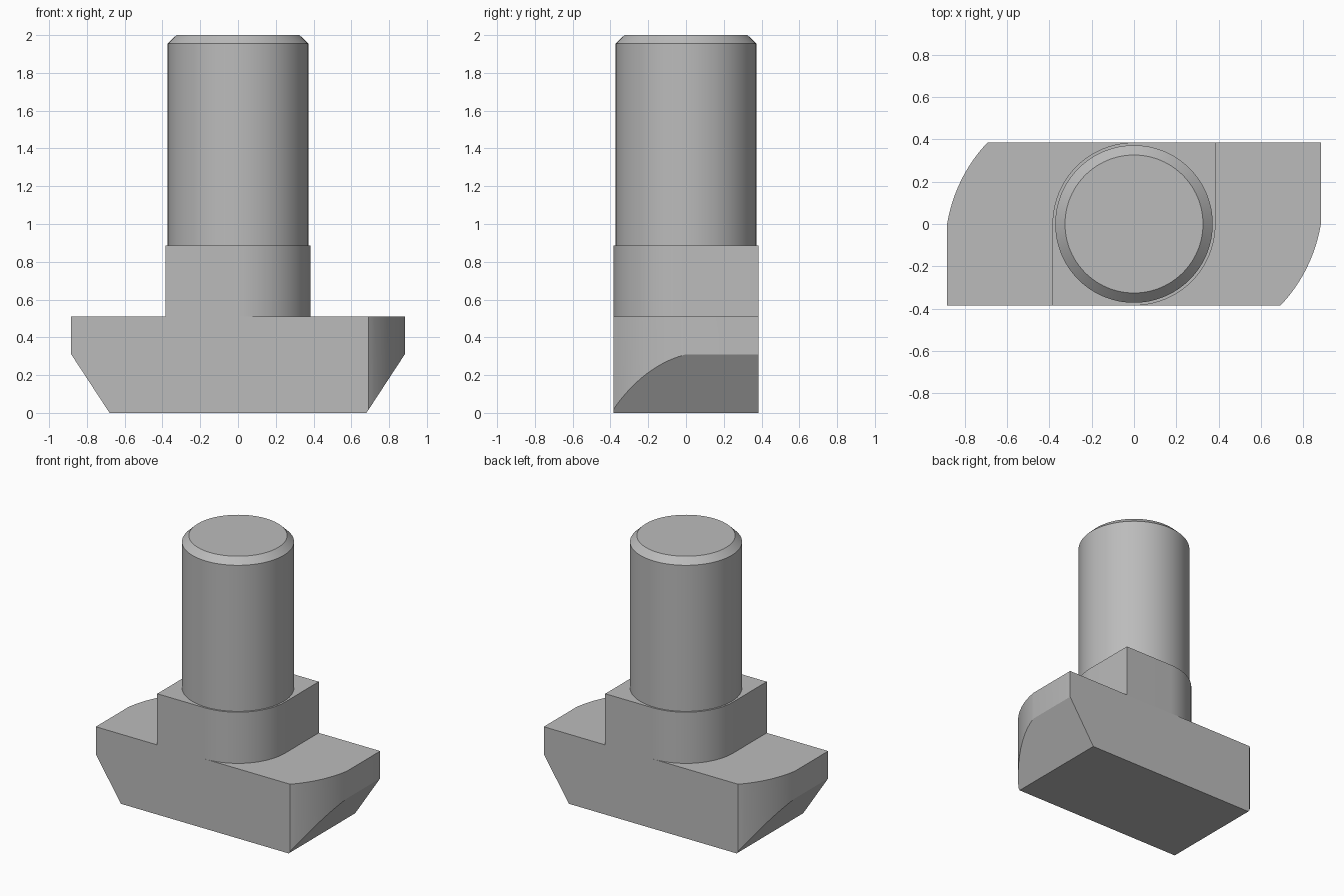
import bpy
import bmesh
from math import cos, sin, pi, radians
from mathutils import Vector

if "Cube" in bpy.data.objects:
    bpy.data.objects.remove(bpy.data.objects["Cube"], do_unlink=True)

steel = bpy.data.materials.new("steel_grey")
steel.use_nodes = True
grey = (0.5, 0.5, 0.5, 1)
steel.diffuse_color = grey
steel.node_tree.nodes["Principled BSDF"].inputs["Base Color"].default_value = grey

HALF = 0.385     # half width of head and square neck
LENGTH = 0.883   # half length of head
HEAD_TOP, NECK_TOP = 0.51, 0.885


def arc(cx, cy, r, start, end, steps):
    """Points along a circular arc, angles in degrees."""
    angles = [radians(start + (end - start) * i / steps) for i in range(steps + 1)]
    return [Vector((cx + r * cos(a), cy + r * sin(a))) for a in angles]


def prism(points, z0, z1):
    """Extrude a flat outline from z0 to z1."""
    bm = bmesh.new()
    base = bm.faces.new([bm.verts.new((p.x, p.y, z0)) for p in points])
    top = bmesh.ops.extrude_face_region(bm, geom=[base])["geom"]
    verts = [v for v in top if isinstance(v, bmesh.types.BMVert)]
    bmesh.ops.translate(bm, verts=verts, vec=(0, 0, z1 - z0))
    return bm


def finish(bm, name):
    bmesh.ops.remove_doubles(bm, verts=bm.verts, dist=0.0005)
    bmesh.ops.recalc_face_normals(bm, faces=bm.faces)
    mesh = bpy.data.meshes.new(name)
    bm.to_mesh(mesh)
    bm.free()
    mesh.materials.append(steel)
    obj = bpy.data.objects.new(name, mesh)
    bpy.context.collection.objects.link(obj)
    bpy.ops.object.select_all(action="DESELECT")
    obj.select_set(True)
    bpy.context.view_layer.objects.active = obj
    bpy.ops.object.shade_smooth_by_angle(angle=radians(30))
    return obj


def half_turn(points):
    """Complete an outline with its copy rotated by 180 degrees."""
    return points + [-p for p in points]


# T head: two opposite corners curved, lower ends cut at a slant
curve = arc(0.162, 0.117, 0.73, -43.4, -9.2, 20)
curve[0] = Vector((0.69, -HALF))
curve[-1] = Vector((LENGTH, 0))
head = prism(half_turn(curve + [Vector((LENGTH, HALF))]), 0, HEAD_TOP)
for side in (1, -1):
    cut = bmesh.ops.bisect_plane(
        head, geom=head.verts[:] + head.edges[:] + head.faces[:],
        plane_co=(side * 0.68, 0, 0), plane_no=(side * 0.31, 0, -0.203),
        clear_outer=True)["geom_cut"]
    rim = [e for e in cut if isinstance(e, bmesh.types.BMEdge)]
    bmesh.ops.holes_fill(head, edges=rim, sides=0)
finish(head, "head")

# Square neck with two opposite corners fully rounded
corner = arc(0, 0, HALF, -90, 0, 24)
neck = prism(half_turn(corner + [Vector((HALF, HALF))]), HEAD_TOP, NECK_TOP)
finish(neck, "neck")

# Round shank with a chamfered tip
shank = bmesh.new()
profile = [(0, NECK_TOP), (0.372, NECK_TOP), (0.372, 1.955), (0.326, 2), (0, 2)]
verts = [shank.verts.new((r, 0, z)) for r, z in profile]
edges = [shank.edges.new(pair) for pair in zip(verts, verts[1:])]
bmesh.ops.spin(shank, geom=verts + edges, cent=(0, 0, 0), axis=(0, 0, 1),
               angle=2 * pi, steps=96, use_merge=True)
finish(shank, "shank")
